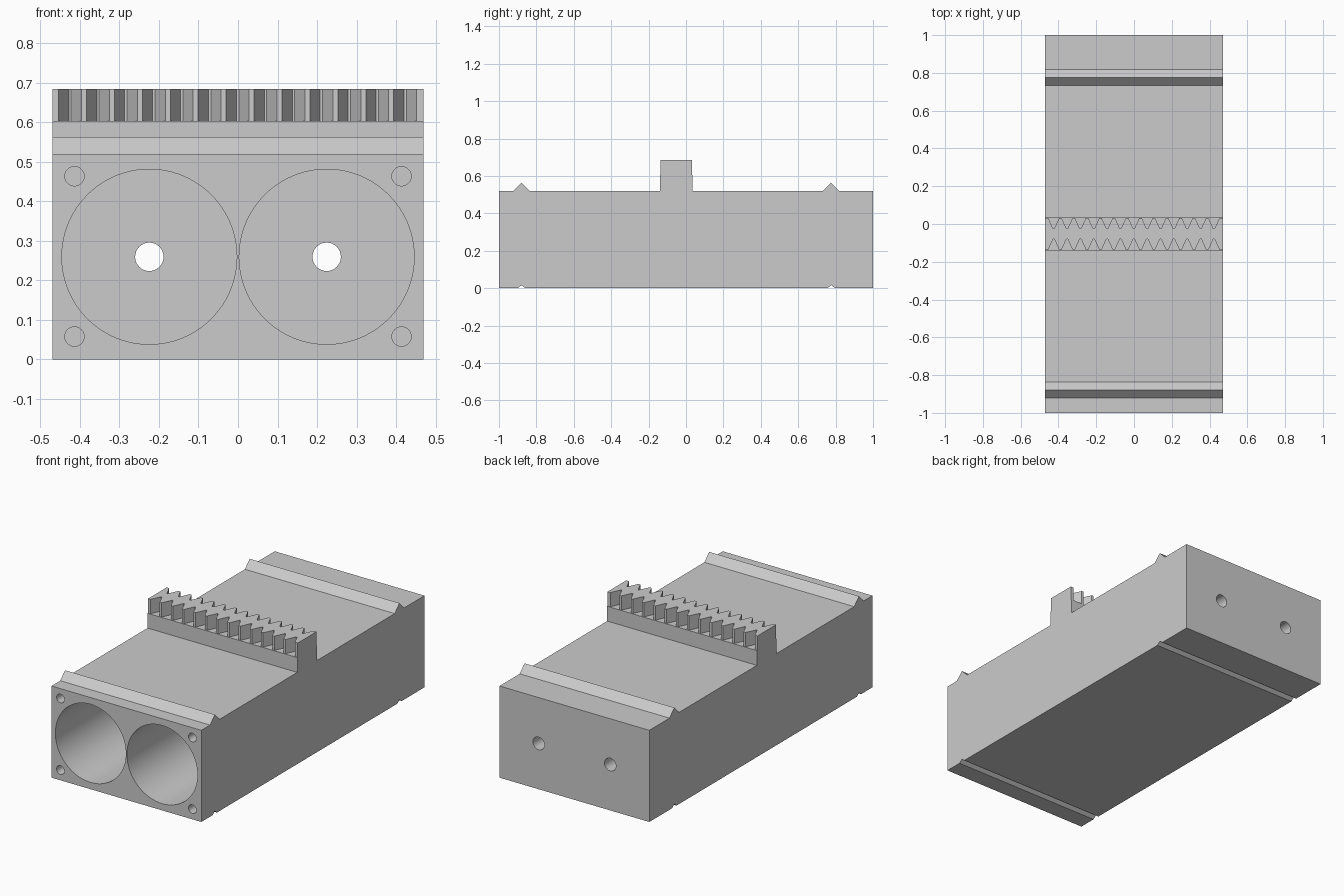
import bpy, bmesh
from mathutils import Matrix, Vector

cube = bpy.data.objects.get("Cube")
if cube:
    bpy.data.objects.remove(cube, do_unlink=True)

HALF_X, TOP = 0.47, 0.52
RACK_Y, RACK_Z, RACK_TOP = -0.052, 0.604, 0.685
BARS = (-0.879, 0.776)

grey = bpy.data.materials.new("plain_grey")
grey.use_nodes = True
grey.diffuse_color = (0.6, 0.6, 0.6, 1)
grey.node_tree.nodes["Principled BSDF"].inputs["Base Color"].default_value = (0.6, 0.6, 0.6, 1)


def make_object(name, bm):
    bmesh.ops.recalc_face_normals(bm, faces=bm.faces)
    mesh = bpy.data.meshes.new(name)
    bm.to_mesh(mesh)
    bm.free()
    obj = bpy.data.objects.new(name, mesh)
    bpy.context.collection.objects.link(obj)
    mesh.materials.append(grey)
    return obj


def prism(name, points, offset):
    """Extrude a flat outline along an offset."""
    bm = bmesh.new()
    face = bm.faces.new([bm.verts.new(p) for p in points])
    new = bmesh.ops.extrude_face_region(bm, geom=[face])["geom"]
    bmesh.ops.translate(bm, vec=Vector(offset),
                        verts=[v for v in new if isinstance(v, bmesh.types.BMVert)])
    return make_object(name, bm)


def drill(target, name, x, z, radius, y0, y1, sides):
    """Cut a round hole running along y."""
    bm = bmesh.new()
    place = Matrix.Translation((x, (y0 + y1) / 2, z)) @ Matrix.Rotation(1.5707963, 4, "X")
    bmesh.ops.create_cone(bm, cap_ends=True, segments=sides, radius1=radius,
                          radius2=radius, depth=y1 - y0, matrix=place)
    cutter = make_object(name, bm)
    cutter.hide_render = True
    mod = target.modifiers.new(name, "BOOLEAN")
    mod.operation, mod.solver, mod.object = "DIFFERENCE", "EXACT", cutter
    bpy.context.view_layer.objects.active = target
    bpy.ops.object.modifier_apply(modifier=mod.name)
    bpy.data.objects.remove(cutter, do_unlink=True)


# Housing side profile: grooves below, ridges and rack base above
profile = [(-1, 0)]
for y in BARS:
    profile += [(y - 0.02, 0), (y, 0.016), (y + 0.02, 0)]
profile += [(1, 0), (1, TOP)]
back, front = BARS[1], BARS[0]
profile += [(back + 0.043, TOP), (back, 0.563), (back - 0.043, TOP)]
profile += [(RACK_Y + 0.088, TOP), (RACK_Y + 0.088, RACK_Z),
            (RACK_Y - 0.088, RACK_Z), (RACK_Y - 0.088, TOP)]
profile += [(front + 0.043, TOP), (front, 0.563), (front - 0.043, TOP), (-1, TOP)]
housing = prism("housing", [(-HALF_X, y, z) for y, z in profile], (2 * HALF_X, 0, 0))

# Bores, wire holes and corner screw holes
for side in (-1, 1):
    drill(housing, "bore", side * 0.2245, 0.26, 0.2215, -1.1, 0.92, 96)
    drill(housing, "wire_hole", side * 0.2245, 0.26, 0.036, 0.8, 1.1, 32)
    for z in (0.058, 0.464):
        drill(housing, "screw_hole", side * 0.414, z, 0.0245, -1.1, -0.75, 32)

# Toothed rack: the same row of notches on both long sides
edge = [(-HALF_X, 0.084)]
for i in range(13):
    x = (i - 6) * 0.0707 - 0.001
    edge += [(x - 0.029, 0.084), (x - 0.003, 0.027), (x + 0.003, 0.027), (x + 0.029, 0.084)]
edge.append((HALF_X, 0.084))
outline = [(x, RACK_Y + y, RACK_Z) for x, y in edge]
outline += [(x, RACK_Y - y, RACK_Z) for x, y in reversed(edge)]
rack = prism("toothed_rack", outline, (0, 0, RACK_TOP - RACK_Z))

# Smooth the round bores, keep the hard edges
bpy.ops.object.select_all(action="DESELECT")
housing.select_set(True)
bpy.context.view_layer.objects.active = housing
bpy.ops.object.shade_smooth_by_angle(angle=0.5)
